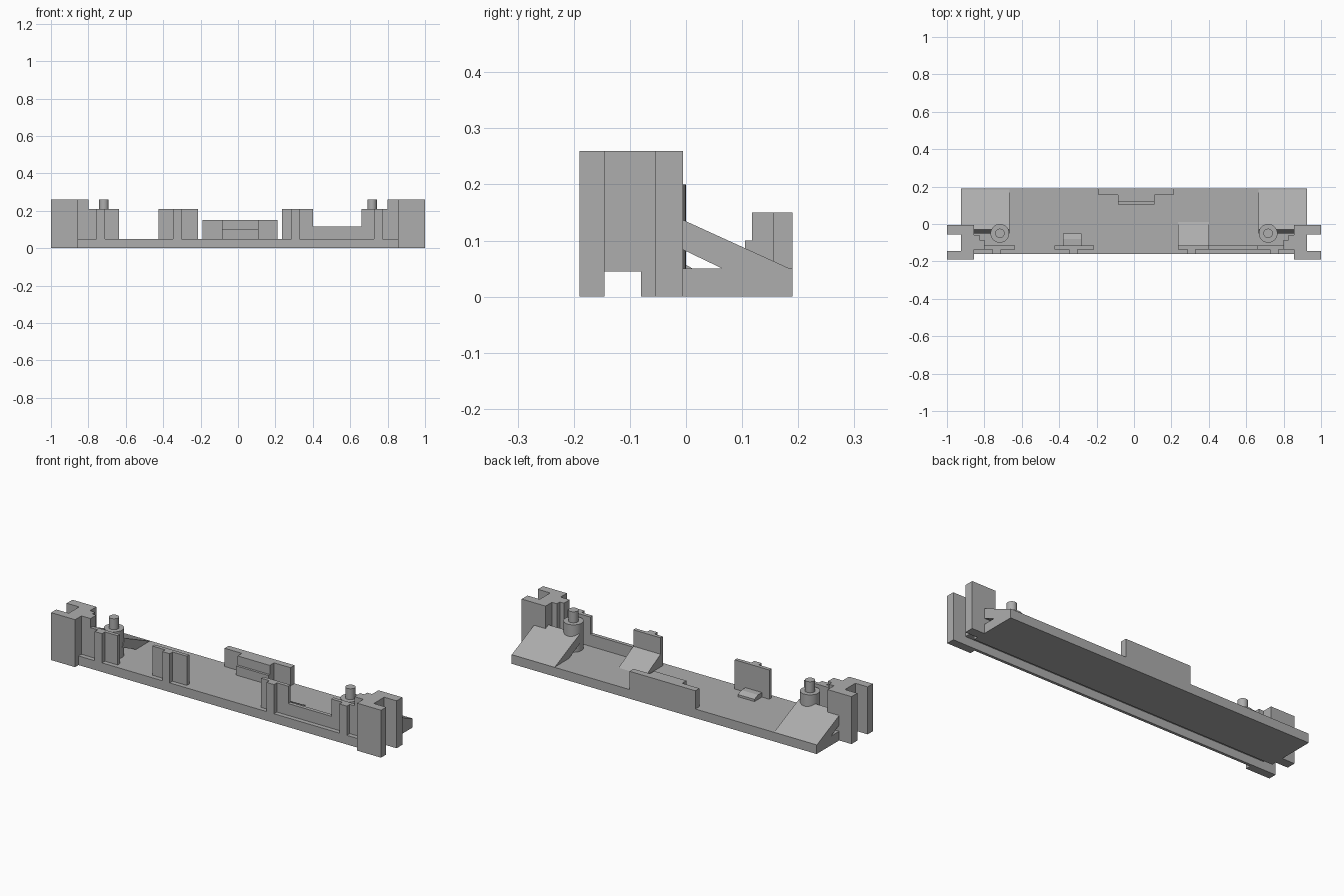
import bpy, bmesh

cube = bpy.data.objects.get("Cube")
if cube:
    bpy.data.objects.remove(cube)

grey = bpy.data.materials.new("plain grey")
grey.use_nodes = True
COLOUR = (0.42, 0.42, 0.42, 1)
grey.diffuse_color = COLOUR
grey.node_tree.nodes["Principled BSDF"].inputs["Base Color"].default_value = COLOUR


def finish(name, bm):
    bmesh.ops.recalc_face_normals(bm, faces=bm.faces)
    mesh = bpy.data.meshes.new(name)
    bm.to_mesh(mesh)
    bm.free()
    mesh.materials.append(grey)
    obj = bpy.data.objects.new(name, mesh)
    bpy.context.collection.objects.link(obj)
    return obj


def extrude(name, points, offset):
    """Extrude a closed outline along an offset vector."""
    bm = bmesh.new()
    face = bm.faces.new([bm.verts.new(p) for p in points])
    moved = bmesh.ops.extrude_face_region(bm, geom=[face])["geom"]
    verts = [v for v in moved if isinstance(v, bmesh.types.BMVert)]
    bmesh.ops.translate(bm, verts=verts, vec=offset)
    return finish(name, bm)


def along_x(name, profile, x0, x1):
    return extrude(name, [(x0, y, z) for y, z in profile], (x1 - x0, 0, 0))


def box(name, x, y, z):
    x0, x1 = sorted(x)
    outline = [(y[0], z[0]), (y[1], z[0]), (y[1], z[1]), (y[0], z[1])]
    return along_x(name, outline, x0, x1)


def post(name, x, y, levels):
    """Stepped round post from (radius, bottom, top) levels."""
    bm = bmesh.new()
    for radius, low, high in levels:
        new = bmesh.ops.create_cone(bm, cap_ends=True, segments=32, radius1=radius,
                                    radius2=radius, depth=high - low)["verts"]
        bmesh.ops.translate(bm, verts=new, vec=(x, y, (low + high) / 2))
    obj = finish(name, bm)
    bpy.ops.object.select_all(action="DESELECT")
    obj.select_set(True)
    bpy.context.view_layer.objects.active = obj
    bpy.ops.object.shade_smooth_by_angle()


FLOOR, GROOVE, CLIP, TOP = 0.05, 0.045, 0.21, 0.26
GROOVE_FRONT, GROOVE_BACK = -0.145, -0.08

# Floor plate with a long groove underneath, and its wider rear part
along_x("floor_plate", [(-0.16, 0), (GROOVE_FRONT, 0), (GROOVE_FRONT, GROOVE),
                        (GROOVE_BACK, GROOVE), (GROOVE_BACK, 0), (0.19, 0),
                        (0.19, FLOOR), (-0.16, FLOOR)], -0.86, 0.86)
for side, label in ((-1, "right"), (1, "left")):
    box(label + "_floor_end", (side * 0.86, side * 0.925), (-0.055, 0.19), (0, FLOOR))

    # Channel-shaped end block
    box(label + "_front_flange", (side * 0.855, side), (-0.19, GROOVE_FRONT), (0, TOP))
    box(label + "_rear_flange", (side * 0.855, side), (-0.055, -0.005), (0, TOP))
    along_x(label + "_end_web", [(GROOVE_FRONT, GROOVE), (GROOVE_BACK, GROOVE),
                                 (GROOVE_BACK, 0), (-0.055, 0), (-0.055, TOP),
                                 (GROOVE_FRONT, TOP)],
            *sorted((side * 0.855, side * 0.925)))
    box(label + "_inner_step", (side * 0.825, side * 0.855), (-0.135, -0.06), (FLOOR, TOP))
    box(label + "_inner_rib", (side * 0.80, side * 0.825), (-0.135, -0.085), (FLOOR, TOP))

    # Sloping slab with a square cut upper end
    along_x(label + "_ramp", [(0.185, FLOOR), (-0.03, 0.148), (-0.052, 0.106),
                              (0.065, FLOOR)],
            *sorted((side * 0.665, side * 0.925)))
    post(label + "_post", side * 0.717, -0.05,
         [(0.05, FLOOR, 0.2), (0.025, 0.2, TOP)])

# Front clips: thin panel with a pillar in front
clips = [("right_outer", -0.81, -0.635, -0.757, -0.712),
         ("right_inner", -0.425, -0.215, -0.347, -0.302),
         ("left_inner", 0.235, 0.40, 0.285, 0.33),
         ("left_outer", 0.66, 0.81, 0.727, 0.772)]
for label, x0, x1, p0, p1 in clips:
    box(label + "_clip_panel", (x0, x1), (-0.135, -0.115), (FLOOR, CLIP))
    box(label + "_clip_pillar", (p0, p1), (-0.16, -0.135), (FLOOR, CLIP))
box("low_wall", (0.40, 0.66), (-0.135, -0.115), (FLOOR, 0.115))

# Supports behind the inner clips
along_x("clip_foot", [(-0.115, FLOOR), (-0.05, FLOOR), (-0.05, 0.062),
                      (-0.08, 0.075), (-0.115, 0.075)], -0.38, -0.28)
along_x("clip_wedge", [(0.012, FLOOR), (-0.115, 0.12), (-0.115, FLOOR)], 0.235, 0.40)

# Rear wall with a stepped pad
box("rear_wall", (-0.19, 0.21), (0.155, 0.19), (FLOOR, 0.15))
box("rear_pad", (-0.085, 0.11), (0.118, 0.155), (FLOOR, 0.15))
box("rear_pad_lip", (-0.085, 0.11), (0.105, 0.118), (FLOOR, 0.10))
